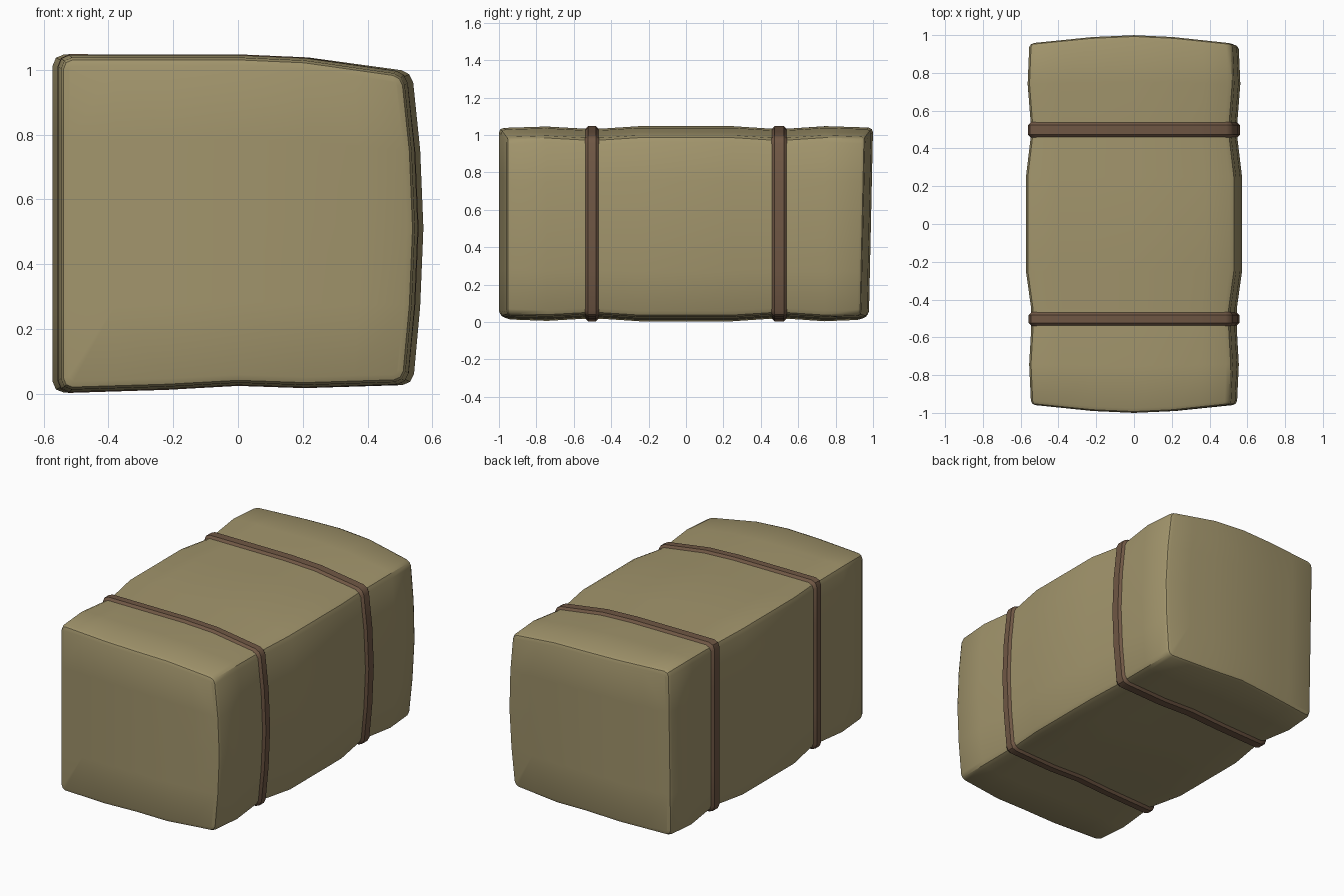
import bpy, bmesh
from mathutils import Vector

if "Cube" in bpy.data.objects:
    bpy.data.objects.remove(bpy.data.objects["Cube"])

HX, HZ = 0.575, 0.52      # nominal half width and half height


def lerp_table(t, pts):
    if t <= pts[0][0]:
        return pts[0][1]
    for (a, va), (b, vb) in zip(pts, pts[1:]):
        if t <= b:
            return va + (vb - va) * (t - a) / (b - a)
    return pts[-1][1]


# Shape profiles: inset along the length, sag of top, bottom, right side and ends
PINCH = [(-1, .03), (-.95, .028), (-.75, .02), (-.55, .031), (-.45, .031), (-.25, .003),
         (.25, .003), (.45, .027), (.55, .027), (.75, .012), (.95, .018), (1, .022)]
PINCH_Z = [(-1, .01), (-.75, .002), (-.55, .013), (-.45, .013), (-.25, 0),
           (.25, 0), (.45, .013), (.55, .013), (.75, 0), (1, .008)]
TOP = [(-.575, 1.047), (0, 1.047), (.23, 1.038), (.575, .994)]
BOTTOM = [(-.575, .003), (-.23, .013), (0, .025), (.23, .018), (.575, .028)]
SIDE = [(-.52, .032), (-.26, .01), (0, 0), (.26, .01), (.52, .035)]
END = [(-.56, .042), (-.2, .007), (0, 0), (.2, .007), (.56, .042)]


def warp(co):
    """Turn a straight box point into the sagging, strapped shape."""
    x, y, z = co
    k = 1 - lerp_table(y, PINCH) / HX
    nx = x * k
    if x > 0:
        nx -= lerp_table(z, SIDE) * x / HX
    lo = lerp_table(x, BOTTOM) + lerp_table(y, PINCH_Z)
    hi = lerp_table(x, TOP) - lerp_table(y, PINCH_Z)
    nz = lo + (z + HZ) / (2 * HZ) * (hi - lo)
    far = max(0, (abs(y) - .7) / .3)
    ny = y - (1 if y > 0 else -1) * lerp_table(x, END) * far
    if y > 0:
        ny -= .022 * far * (HZ - z) / (2 * HZ)
    return Vector((nx, ny, nz))


def material(name, rgb):
    m = bpy.data.materials.new(name)
    m.diffuse_color = (*rgb, 1)
    m.use_nodes = True
    m.node_tree.nodes["Principled BSDF"].inputs["Base Color"].default_value = m.diffuse_color
    return m


def warped_box(name, y0, y1, grow, edge_bevel, rim_bevel, ycuts, mat, ring=False):
    bm = bmesh.new()
    bmesh.ops.create_cube(bm, size=1)
    for v in bm.verts:
        v.co = Vector((v.co.x * 2 * (HX + grow), (y0 + y1) / 2 + v.co.y * (y1 - y0),
                       v.co.z * 2 * (HZ + grow)))
    # Round the long edges, then the rims of the two ends
    long_edges = [e for e in bm.edges if abs(e.verts[0].co.y - e.verts[1].co.y) > .01]
    bmesh.ops.bevel(bm, geom=long_edges, offset=edge_bevel, segments=2,
                    profile=.5, affect='EDGES')
    rims = [e for e in bm.edges if abs(e.verts[0].co.y - e.verts[1].co.y) < 1e-4
            and any(abs(f.normal.y) > .9 for f in e.link_faces)]
    bmesh.ops.bevel(bm, geom=rims, offset=rim_bevel, segments=1 if ring else 2,
                    profile=.5, affect='EDGES')
    if ring:
        bm.normal_update()
        caps = [f for f in bm.faces if abs(f.normal.y) > .95]
        bmesh.ops.delete(bm, geom=caps, context='FACES')
    # Loop cuts so the box can sag
    cuts = [((1, 0, 0), t) for t in (-.4, -.23, 0, .23, .4)]
    cuts += [((0, 0, 1), t) for t in (-.26, 0, .26)]
    cuts += [((0, 1, 0), t) for t in ycuts]
    for n, t in cuts:
        bmesh.ops.bisect_plane(bm, geom=bm.verts[:] + bm.edges[:] + bm.faces[:],
                               plane_co=Vector(n) * t, plane_no=n)
    for v in bm.verts:
        v.co = warp(v.co)
    bmesh.ops.recalc_face_normals(bm, faces=bm.faces[:])
    me = bpy.data.meshes.new(name)
    bm.to_mesh(me)
    bm.free()
    me.materials.append(mat)
    ob = bpy.data.objects.new(name, me)
    bpy.context.collection.objects.link(ob)
    bpy.ops.object.select_all(action='DESELECT')
    ob.select_set(True)
    bpy.context.view_layer.objects.active = ob
    bpy.ops.object.shade_smooth_by_angle(angle=.6)
    return ob


cloth = material("tan_cloth", (.36, .30, .15))
leather = material("brown_leather", (.16, .095, .058))

# Stuffed bale
warped_box("bale", -1, 1, 0, .035, .025,
           (-.75, -.55, -.45, -.25, 0, .25, .45, .55, .75), cloth)

# Two straps wrapped round it
warped_box("front_strap", -.545, -.46, .014, .04, .022, (), leather, ring=True)
warped_box("back_strap", .452, .545, .014, .04, .022, (), leather, ring=True)
